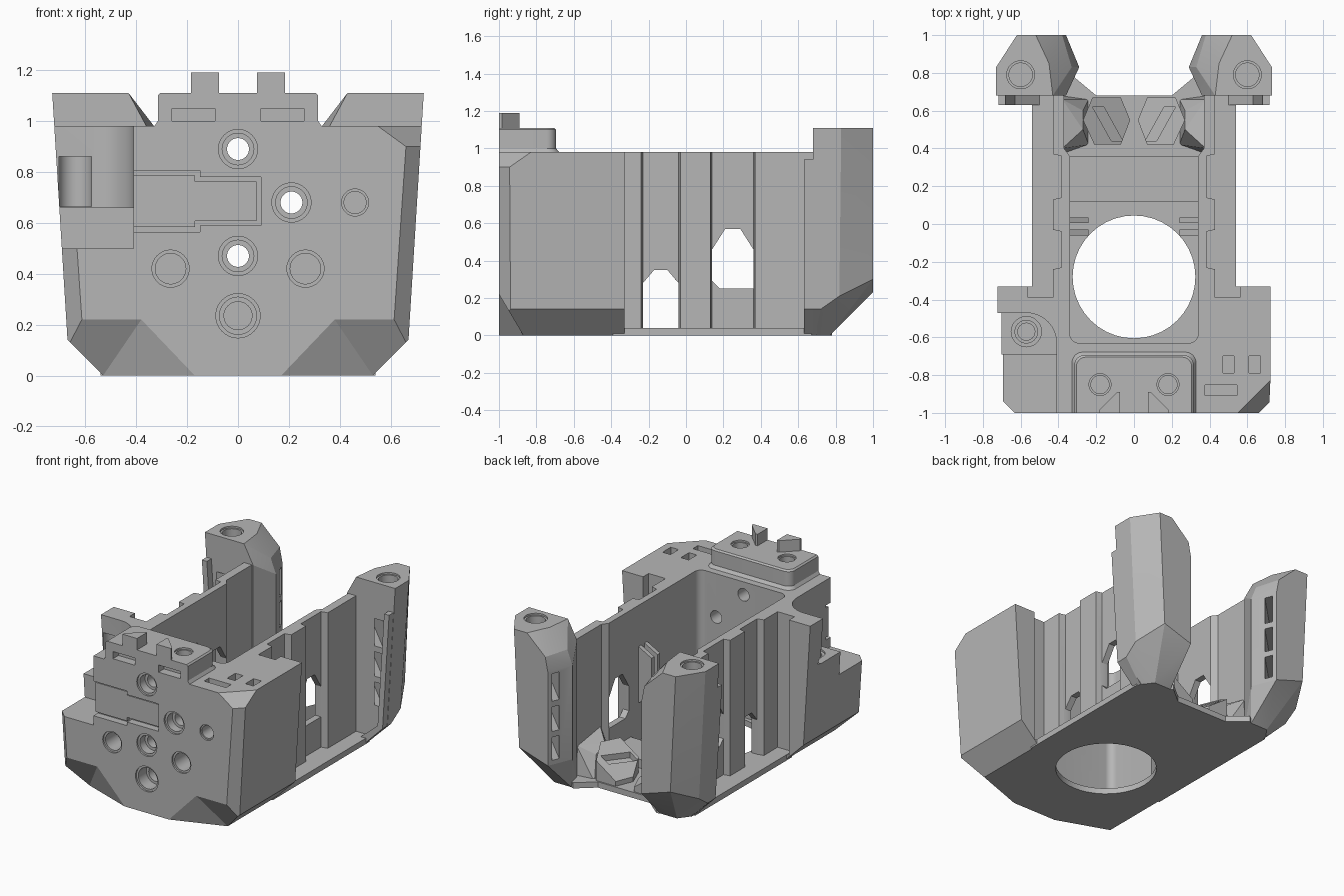
import bpy, bmesh, math
from mathutils import Matrix, Vector

if "Cube" in bpy.data.objects:
    bpy.data.objects.remove(bpy.data.objects["Cube"])

grey = bpy.data.materials.new("plain grey")
grey.use_nodes = True
grey.diffuse_color = (0.47, 0.47, 0.47, 1)
grey.node_tree.nodes["Principled BSDF"].inputs["Base Color"].default_value = (0.47, 0.47, 0.47, 1)


def finish(name, bm):
    bmesh.ops.recalc_face_normals(bm, faces=bm.faces[:])
    mesh = bpy.data.meshes.new(name)
    bm.to_mesh(mesh)
    bm.free()
    mesh.materials.append(grey)
    ob = bpy.data.objects.new(name, mesh)
    bpy.context.collection.objects.link(ob)
    return ob


def hull(name, pts):
    bm = bmesh.new()
    for p in pts:
        bm.verts.new(p)
    bmesh.ops.convex_hull(bm, input=bm.verts[:])
    loose = [v for v in bm.verts if not v.link_faces]
    bmesh.ops.delete(bm, geom=loose, context='VERTS')
    bmesh.ops.dissolve_limit(bm, angle_limit=0.01, verts=bm.verts[:], edges=bm.edges[:])
    return finish(name, bm)


def prism(name, pts, axis, lo, hi):
    """Extrude a 2D outline along x, y or z."""
    place = {'x': lambda a, b: (lo, a, b), 'y': lambda a, b: (a, lo, b),
             'z': lambda a, b: (a, b, lo)}[axis]
    bm = bmesh.new()
    face = bm.faces.new([bm.verts.new(place(*p)) for p in pts])
    new = bmesh.ops.extrude_face_region(bm, geom=[face])["geom"]
    step = Vector([hi - lo if axis == c else 0 for c in "xyz"])
    bmesh.ops.translate(bm, vec=step, verts=[g for g in new if isinstance(g, bmesh.types.BMVert)])
    return finish(name, bm)


def box(name, x, y, z):
    return prism(name, [(x[0], y[0]), (x[1], y[0]), (x[1], y[1]), (x[0], y[1])], 'z', *z)


def rod(name, a, b, r):
    a, b = Vector(a), Vector(b)
    rot = (b - a).to_track_quat('Z', 'Y').to_matrix().to_4x4()
    bm = bmesh.new()
    bmesh.ops.create_cone(bm, cap_ends=True, segments=40, radius1=r, radius2=r, depth=(b - a).length,
                          matrix=Matrix.Translation((a + b) / 2) @ rot)
    return finish(name, bm)


def cut(ob, cutter):
    mod = ob.modifiers.new("cut", 'BOOLEAN')
    mod.operation = 'DIFFERENCE'
    mod.solver = 'EXACT'
    mod.object = cutter
    bpy.context.view_layer.objects.active = ob
    bpy.ops.object.modifier_apply(modifier=mod.name)
    bpy.data.objects.remove(cutter)


def drill(ob, mouth, inward, *steps):
    """Cut a stepped round hole; each step is a radius and a depth."""
    mouth, inward = Vector(mouth), Vector(inward)
    for r, depth in steps:
        cut(ob, rod("cutter", mouth - inward * 0.1, mouth + inward * depth, r))


def arc(cx, cy, r, a0, a1, n=8):
    angles = [math.radians(a0 + (a1 - a0) * i / n) for i in range(n + 1)]
    return [(cx + r * math.cos(t), cy + r * math.sin(t)) for t in angles]


def both(pts):
    """Close a right-hand outline with its mirror image."""
    return pts + [(-x, y) for x, y in reversed(pts)]


def flip(pts, s):
    return [(s * p[0], *p[1:]) for p in pts]


def span(a, b, s):
    return sorted((a * s, b * s))


# Front block with tapered sides, central cavity and rear lips
block = prism("front_block", both([(0.53, 0), (0.67, 0.14), (0.722, 0.98)]), 'y', -1, -0.33)
cavity = both([(0.34, -0.2)] + arc(0.29, -0.58, 0.05, 0, -90))
cut(block, prism("cutter", cavity, 'z', -0.1, 1.3))
cut(block, box("cutter", (-0.56, 0.56), (-0.39, -0.2), (0.035, 1.2)))


def corner(s, levels):
    pts = []
    for k, z in levels:
        pts += [(k - 1.05, -1.05, z), (k - 0.8, -0.8, z), (k - 0.8, -1.05, z)]
    return hull("cutter", flip(pts, s))


# Chamfered front corners
for s in (1, -1):
    cut(block, corner(s, [(1.595, -0.05), (1.66, 0.9)]))
    under = [(0.17, -1, 0), (0.38, -1, 0.22), (0.53, -0.87, 0), (0.8, -1, 0.22), (0.8, -0.87, 0)]
    under += [(x, y - 0.1, z - 0.1) for x, y, z in under]
    cut(block, hull("cutter", flip(under, s)))
cut(block, corner(1, [(1.66, 0.9), (1.4675, 1.04)]))

# Stepped notch on the right corner with a screw hole and round recess
cut(block, box("cutter", (-0.9, -0.41), (-1.1, -0.69), (0.5, 1.2)))
notch = [(-0.9, -0.75), (-0.41, -0.75)] + arc(-0.57, -0.63, 0.16, 0, 90) + [(-0.9, -0.47)]
cut(block, prism("cutter", notch, 'z', 0.66, 1.2))
drill(block, (-0.57, -0.57, 0.66), (0, 0, -1), (0.08, 0.012), (0.06, 0.05), (0.045, 0.25))
cut(block, rod("cutter", (-0.64, -0.46, 0.665), (-0.64, -0.46, 0.86), 0.065))

# Pockets in the top
for x, y, w, d in ((0.5, -0.745, 0.06, 0.09), (0.64, -0.745, 0.06, 0.09), (0.46, -0.88, 0.17, 0.055)):
    cut(block, box("cutter", (x - w / 2, x + w / 2), (y - d / 2, y + d / 2), (0.9, 1.1)))

# Screw holes in the front
for x, z in ((0, 0.89), (0.21, 0.68), (0, 0.47)):
    drill(block, (x, -1, z), (0, 1, 0), (0.077, 0.012), (0.062, 0.07), (0.043, 0.5))
for x, z, r in ((0.46, 0.68, 0.053), (-0.265, 0.42, 0.073), (0.265, 0.42, 0.073)):
    drill(block, (x, -1, z), (0, 1, 0), (r, 0.012), (r * 0.82, 0.2))
drill(block, (0, -1, 0.235), (0, 1, 0), (0.087, 0.012), (0.073, 0.1), (0.055, 0.25))


# Stepped front recess and its cover plate
def key_shape(d):
    return [(-0.45, 0.565 + d), (-0.15 - d, 0.565 + d), (-0.15 - d, 0.59 + d), (0.09 - d, 0.59 + d),
            (0.09 - d, 0.78 - d), (-0.15 - d, 0.78 - d), (-0.15 - d, 0.805 - d), (-0.45, 0.805 - d)]


cut(block, prism("cutter", key_shape(0), 'y', -1.1, -0.95))
plate = prism("recess_plate", key_shape(0.018), 'y', -0.975, -0.94)
cut(plate, box("cutter", (-0.6, -0.41), (-1.1, -0.9), (0.4, 0.9)))


# Raised deck with front slots, screw holes and two teeth
def deck_outline(w, back, r):
    return both([(w, -1)] + arc(w - r, back - r, r, 0, 90))


hull("deck_base", [(x, y, 0.97) for x, y in deck_outline(0.335, -0.67, 0.06)]
     + [(x, y, 1.0) for x, y in deck_outline(0.315, -0.695, 0.05)])
deck = hull("raised_deck", [(x, y, z) for w, b, z in ((0.315, -0.695, 0.985), (0.315, -0.695, 1.1),
            (0.305, -0.705, 1.11)) for x, y in deck_outline(w, b, 0.05)])
for s in (1, -1):
    cut(deck, box("cutter", span(0.09, 0.26, s), (-1.1, -0.94), (1.0, 1.05)))
    drill(deck, (0.18 * s, -0.85, 1.11), (0, 0, -1), (0.058, 0.012), (0.048, 0.1))
    prism("tooth", flip([(0.075, -1), (0.185, -1), (0.185, -0.985), (0.09, -0.89), (0.075, -0.89)], s),
          'z', 1.1, 1.19)

# Floor with round opening and low rear step
floor = prism("floor", both([(0.34, -0.63), (0.34, -0.39), (0.54, -0.39), (0.54, 0.67),
                             (0.32, 0.78), (0.2, 0.68)]), 'z', 0, 0.04)
cut(floor, rod("cutter", (0, -0.28, -0.2), (0, -0.28, 0.3), 0.325))
box("floor_step", (-0.345, 0.345), (0.12, 0.36), (0.03, 0.1))

arch = [(-0.23, 0.04), (-0.23, 0.28), (-0.17, 0.35), (-0.1, 0.35), (-0.04, 0.28), (-0.04, 0.04)]
window = [(0.14, 0.29), (0.14, 0.46), (0.21, 0.57), (0.29, 0.57), (0.36, 0.46), (0.36, 0.25), (0.18, 0.25)]

for s in (1, -1):
    # Side wall with thick ribs and two openings
    inner, thin, thick = 0.34, 0.385, 0.43
    outline = [(inner, -0.4), (thick, -0.4), (thick, -0.24), (thin, -0.23), (thin, -0.04), (thick, -0.03),
               (thick, 0.13), (thin, 0.14), (thin, 0.36), (thick, 0.37), (thick, 0.7), (0.37, 0.7),
               (0.37, 0.4), (inner, 0.36)]
    wall = prism("side_wall", flip(outline, s), 'z', 0.02, 0.98)
    for shape in (arch, window):
        cut(wall, prism("cutter", shape, 'x', *span(0.2, 0.6, s)))

    # Panel lip ahead of the pillar
    lip = [(0.53, 0), (0.668, 0.14), (0.718, 0.94), (0.68, 0.94), (0.63, 0.15), (0.5, 0.04)]
    prism("panel_lip", flip(lip, s), 'y', 0.63, 0.7)

    # Inner wall clips
    for y in (-0.06, 0.005):
        hull("wall_clip", flip([(x, yy, z) for yy in (y, y + 0.03) for x, z in
                                ((0.35, 0.3), (0.24, 0.36), (0.24, 0.64), (0.35, 0.7))], s))

    # Corner pillar, narrowing to the floor, with bevelled inner top
    sections = {
        1.11: [(0.52, 1), (0.62, 1), (0.73, 0.83), (0.73, 0.68), (0.43, 0.68), (0.45, 0.85)],
        0.98: [(0.38, 1), (0.36, 0.68), (0.33, 0.83)],
        0.88: [(0.36, 1), (0.36, 0.68), (0.29, 0.83)],
        0.3: [(0.58, 1)],
        0.23: [(0.36, 1), (0.29, 0.83)],
        0.21: [(0.674, 0.82)],
        0.14: [(0.67, 0.68), (0.67, 0.72)],
        0: [(0.53, 0.68), (0.53, 0.69), (0.47, 0.77), (0.34, 0.77), (0.36, 0.68)]}
    pillar = hull("corner_pillar", flip([(x, y, z) for z, ps in sections.items() for x, y in ps], s))
    drill(pillar, (0.6 * s, 0.79, 1.11), (0, 0, -1), (0.074, 0.012), (0.062, 0.12))
    # Diagonal slots through the pillar
    for lo, hi in ((0.26, 0.42), (0.46, 0.63), (0.67, 0.86)):
        slot = [(0.74, 0.51), (0.79, 0.53), (0.27, 1.05), (0.22, 1.03)]
        cut(pillar, prism("cutter", flip(slot, s), 'z', lo, hi))

    # Tilted hexagonal ramp with a diagonal groove, and wedge beside it
    hexagon = [(0.07, 0.67), (0.22, 0.67), (0.27, 0.55), (0.21, 0.42), (0.07, 0.42), (0.02, 0.55)]
    ramp = hull("ramp", flip([(x, y, z) for x, y in hexagon
                              for z in (0.02, 0.06 + 0.7 * x - 0.3 * (y - 0.55))], s))
    groove = [(0.06, 0.44), (0.12, 0.44), (0.22, 0.62), (0.16, 0.62)]
    cut(ramp, hull("cutter", flip([(x, y, z) for x, y in groove
                                   for z in (0.02 + 0.7 * x - 0.3 * (y - 0.55), 0.5)], s)))
    hull("ramp_wedge", flip([(0.24, 0.42, 0.02), (0.24, 0.66, 0.02), (0.38, 0.37, 0.02), (0.38, 0.68, 0.02),
                             (0.27, 0.5, 0.22), (0.27, 0.6, 0.18), (0.38, 0.4, 0.28), (0.38, 0.66, 0.24)], s))

# Smooth curved surfaces, keep edges sharp
for ob in bpy.context.collection.objects:
    if ob.type == 'MESH' and grey.name in ob.data.materials:
        bpy.ops.object.select_all(action='DESELECT')
        ob.select_set(True)
        bpy.context.view_layer.objects.active = ob
        bpy.ops.object.shade_smooth_by_angle(angle=math.radians(15))
